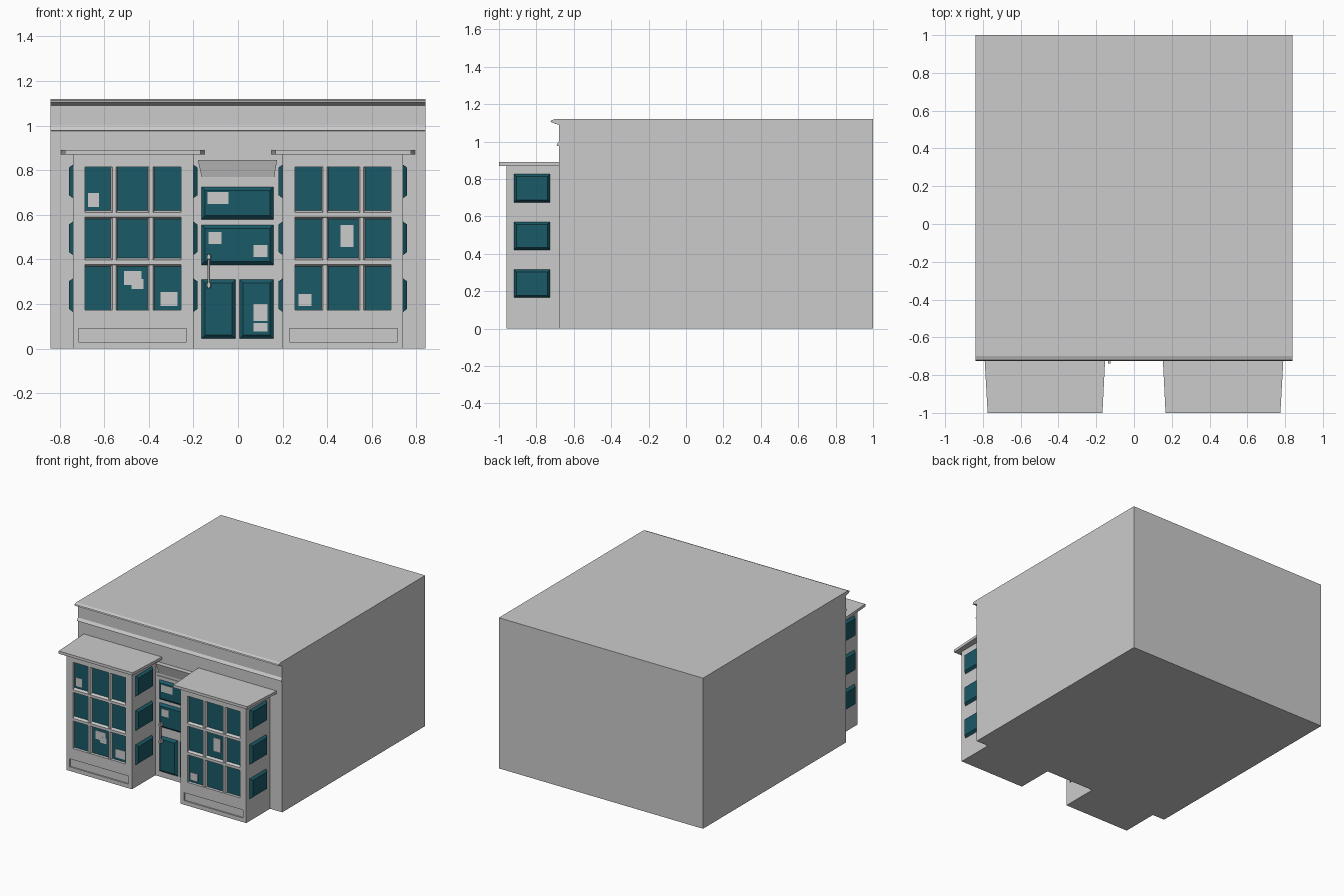
import bpy, bmesh

if "Cube" in bpy.data.objects:
    bpy.data.objects.remove(bpy.data.objects["Cube"])

teal = bpy.data.materials.new("teal_glass")
teal.diffuse_color = (0.01, 0.10, 0.135, 1)
teal.use_nodes = True
teal.node_tree.nodes["Principled BSDF"].inputs["Base Color"].default_value = teal.diffuse_color
WALL, BAY = -0.68, -0.96          # front planes of building and bays


def loft(name, a, b, mat=None):
    """Solid between two matching rings of points."""
    bm = bmesh.new()
    ra, rb = [bm.verts.new(p) for p in a], [bm.verts.new(p) for p in b]
    bm.faces.new(ra)
    bm.faces.new(rb)
    n = len(ra)
    for i in range(n):
        j = (i + 1) % n
        bm.faces.new((ra[i], ra[j], rb[j], rb[i]))
    bmesh.ops.recalc_face_normals(bm, faces=bm.faces)
    me = bpy.data.meshes.new(name)
    bm.to_mesh(me)
    bm.free()
    ob = bpy.data.objects.new(name, me)
    bpy.context.collection.objects.link(ob)
    if mat:
        me.materials.append(mat)
    return ob


def rect(u0, u1, v0, v1):
    return [(u0, v0), (u1, v0), (u1, v1), (u0, v1)]


def raised(name, x0, x1, z0, z1, y0, y1, ix=0, iz=0, mat=None):
    """Front-facing block from y0 forward to y1, front face inset by ix, iz."""
    return loft(name, [(x, y0, z) for x, z in rect(x0, x1, z0, z1)],
                [(x, y1, z) for x, z in rect(x0 + ix, x1 - ix, z0 + iz, z1 - iz)], mat)


def cut(ob, x0, x1, z0, z1, y0, y1):
    cutter = raised("cutter", x0, x1, z0, z1, y0, y1)
    mod = ob.modifiers.new("cut", 'BOOLEAN')
    mod.object, mod.solver = cutter, 'EXACT'
    bpy.context.view_layer.objects.active = ob
    bpy.ops.object.modifier_apply(modifier=mod.name)
    bpy.data.objects.remove(cutter)


# Building: one side profile with cornice and string course, run along x
profile = [(1, 0), (WALL, 0), (WALL, 0.975), (-0.692, 0.978), (-0.69, 0.985), (WALL, 1.0),
           (WALL, 1.09), (-0.70, 1.095), (-0.724, 1.105), (-0.72, 1.113), (-0.70, 1.12), (1, 1.12)]
loft("building", [(-0.84, y, z) for y, z in profile], [(0.84, y, z) for y, z in profile])

for s, side in ((-1, "left"), (1, "right")):
    def span(a, b):
        return min(s * a, s * b), max(s * a, s * b)

    # Bay with window opening and sunken base panel
    bay = raised(side + "_bay", *span(0.20, 0.74), 0, 0.875, WALL + 0.02, BAY)
    cut(bay, *span(0.255, 0.687), 0.174, 0.815, BAY + 0.025, BAY - 0.1)
    cut(bay, *span(0.23, 0.714), 0.03, 0.09, BAY + 0.01, BAY - 0.1)
    raised(side + "_bay_glass", *span(0.255, 0.687), 0.174, 0.815,
           BAY + 0.03, BAY + 0.021, mat=teal)
    # Glazing bars
    for x in (0.39, 0.555):
        raised(side + "_upright_bar", *span(x - 0.016, x + 0.016), 0.174, 0.815,
               BAY + 0.022, BAY + 0.004, ix=0.008)
    for z in (0.387, 0.60):
        raised(side + "_cross_bar", *span(0.255, 0.687), z - 0.019, z + 0.019,
               BAY + 0.022, BAY + 0.002, iz=0.009)
    # Tapered bay roof slab
    slab = [(s * 0.15, WALL + 0.02), (s * 0.794, WALL + 0.02), (s * 0.775, -1), (s * 0.167, -1)]
    loft(side + "_bay_roof", [(x, y, 0.87) for x, y in slab], [(x, y, 0.89) for x, y in slab])
    # Raised side windows on both flanks
    for x, out in ((0.74, 0.018), (0.20, -0.018)):
        for z in (0.165, 0.42, 0.675):
            loft(side + "_bay_side_window",
                 [(s * x, y, w) for y, w in rect(-0.92, -0.727, z, z + 0.15)],
                 [(s * (x + out), y, w) for y, w in rect(-0.907, -0.74, z + 0.013, z + 0.137)],
                 teal)

# Door leaf, frame and raised panes
raised("door_frame", -0.20, 0.20, 0, 0.77, WALL + 0.01, WALL - 0.006)
raised("door_leaf", -0.19, 0.187, 0.02, 0.75, WALL + 0.01, WALL - 0.012)
DOOR = WALL - 0.012
for x0, x1, z0, z1 in ((-0.163, 0.159, 0.58, 0.725), (-0.163, 0.159, 0.376, 0.555),
                       (-0.163, -0.011, 0.045, 0.31), (0.007, 0.159, 0.045, 0.31)):
    raised("door_pane", x0, x1, z0, z1, DOOR, DOOR - 0.016, 0.016, 0.016, teal)

# Slanted board over the door
loft("door_board", [(x, y, 0.77) for x, y in rect(-0.163, 0.163, WALL - 0.012, WALL + 0.01)],
     [(x, y, 0.847) for x, y in rect(-0.18, 0.175, WALL - 0.035, WALL + 0.01)])

# Pull handle: rod with two knuckles
raised("handle_rod", -0.137, -0.125, 0.27, 0.425, DOOR - 0.03, DOOR - 0.042, 0.002)
for z in (0.285, 0.41):
    raised("handle_knuckle", -0.141, -0.121, z - 0.012, z + 0.012, DOOR, DOOR - 0.046, 0.003, 0.003)

# Notices on the bay glass and the door panes
bay_notes = [(-.673, -.624, .635, .698), (-.512, -.432, .286, .349), (-.477, -.423, .268, .313),
             (-.347, -.271, .192, .255), (.459, .517, .456, .555), (.271, .329, .192, .246)]
door_notes = [(-.136, -.043, .649, .702), (-.132, -.074, .47, .523), (.07, .132, .41, .465),
              (.07, .132, .125, .20), (.07, .132, .076, .116)]
for notes, y in ((bay_notes, BAY + 0.021), (door_notes, DOOR - 0.016)):
    for i, n in enumerate(notes):
        raised("notice", *n, y + 0.002, y - 0.003 - 0.0005 * (i % 3))
